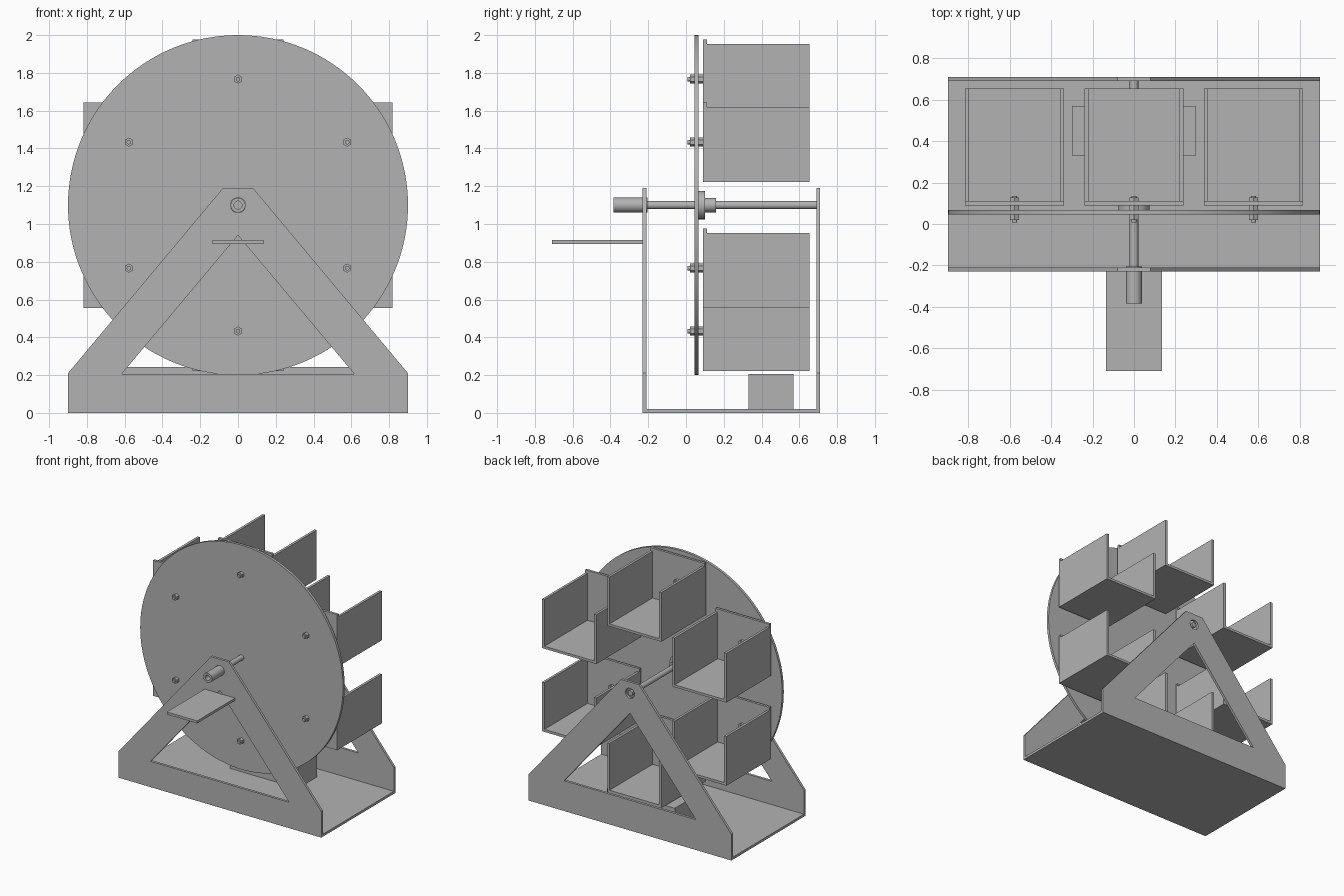
import bpy
import bmesh
from math import pi, sin, cos
from mathutils import Matrix

if "Cube" in bpy.data.objects:
    bpy.data.objects.remove(bpy.data.objects["Cube"])

GREY = (0.45, 0.45, 0.45, 1)
grey = bpy.data.materials.new("plain_grey")
grey.use_nodes = True
grey.diffuse_color = GREY
grey.node_tree.nodes["Principled BSDF"].inputs["Base Color"].default_value = GREY

HUB_Z = 1.1


def finish(bm, name, smooth=False):
    bmesh.ops.recalc_face_normals(bm, faces=bm.faces)
    mesh = bpy.data.meshes.new(name)
    bm.to_mesh(mesh)
    bm.free()
    mesh.materials.append(grey)
    ob = bpy.data.objects.new(name, mesh)
    bpy.context.collection.objects.link(ob)
    if smooth:
        bpy.ops.object.select_all(action='DESELECT')
        ob.select_set(True)
        bpy.context.view_layer.objects.active = ob
        bpy.ops.object.shade_smooth_by_angle()
    return ob


def add_box(bm, x, y, z):
    """Box between (low, high) pairs on each axis."""
    size = [b - a for a, b in (x, y, z)]
    mid = [(a + b) / 2 for a, b in (x, y, z)]
    bmesh.ops.create_cube(bm, size=1, matrix=Matrix.Translation(mid) @ Matrix.Diagonal((*size, 1)))


def add_rod(bm, x, z, y0, y1, radius, sides=48):
    """Closed cylinder along y."""
    place = Matrix.Translation((x, (y0 + y1) / 2, z)) @ Matrix.Rotation(pi / 2, 4, 'X')
    bmesh.ops.create_cone(bm, cap_ends=True, segments=sides, radius1=radius,
                          radius2=radius, depth=y1 - y0, matrix=place)


def circle(radius, z=HUB_Z, sides=40):
    return [(radius * cos(2 * pi * i / sides), z + radius * sin(2 * pi * i / sides))
            for i in range(sides)]


def plate(name, loops, y0, y1):
    """Flat upright plate from an x-z outline followed by its holes."""
    curve = bpy.data.curves.new(name, 'CURVE')
    curve.dimensions = '2D'
    curve.fill_mode = 'BOTH'
    curve.extrude = (y1 - y0) / 2
    for loop in loops:
        spline = curve.splines.new('POLY')
        spline.points.add(len(loop) - 1)
        for point, (x, z) in zip(spline.points, loop):
            point.co = (x, z, 0, 1)
        spline.use_cyclic_u = True
    curve.materials.append(grey)
    ob = bpy.data.objects.new(name, curve)
    bpy.context.collection.objects.link(ob)
    ob.rotation_euler.x = pi / 2
    ob.location.y = (y0 + y1) / 2
    bpy.ops.object.select_all(action='DESELECT')
    ob.select_set(True)
    bpy.context.view_layer.objects.active = ob
    bpy.ops.object.convert(target='MESH')
    bpy.ops.object.shade_smooth_by_angle()


# Stand: two A-shaped frames joined by a floor
def frame(name, y0, y1, hole_z, hole_x):
    right = [(0.9, 0), (0.9, 0.21), (0.08, 1.19)]
    outline = right + [(-x, z) for x, z in reversed(right)]
    window = [(-hole_x, hole_z), (hole_x, hole_z), (0, 0.94)]
    plate(name, [outline, window, circle(0.04)], y0, y1)


frame("front_frame", -0.23, -0.21, 0.207, 0.615)
frame("back_frame", 0.69, 0.71, 0.243, 0.585)

bm = bmesh.new()
add_box(bm, (-0.9, 0.9), (-0.21, 0.69), (0, 0.02))
finish(bm, "floor")

bm = bmesh.new()
add_box(bm, (-0.3, 0.3), (0.33, 0.57), (0.02, 0.205))
finish(bm, "floor_block")

bm = bmesh.new()
add_box(bm, (-0.135, 0.135), (-0.71, -0.23), (0.895, 0.915))
finish(bm, "front_shelf")

# Wheel, axle, flange and hollow front sleeve
bm = bmesh.new()
add_rod(bm, 0, HUB_Z, 0.046, 0.067, 0.9, 128)
finish(bm, "wheel_disc", True)

bm = bmesh.new()
add_rod(bm, 0, HUB_Z, -0.3, 0.708, 0.021)
finish(bm, "axle", True)

bm = bmesh.new()
add_rod(bm, 0, HUB_Z, 0.067, 0.1, 0.075)
add_rod(bm, 0, HUB_Z, 0.1, 0.16, 0.038)
finish(bm, "hub_flange", True)

plate("front_sleeve", [circle(0.039), circle(0.021)], -0.385, -0.205)

# Six open bins that stay level, each held by a bolt
W, T = 0.24, 0.02
for k in range(6):
    a = pi / 2 + k * pi / 3
    x, z = 0.667 * cos(a), HUB_Z + 0.667 * sin(a)
    low = z - 0.21

    bm = bmesh.new()
    add_box(bm, (x - W, x + W), (0.09, 0.655), (low, low + T))
    add_box(bm, (x - W, x + W), (0.09, 0.11), (low + T, z + 0.21))
    for side in (x - W, x + W - T):
        add_box(bm, (side, side + T), (0.11, 0.655), (low + T, z + 0.185))
    finish(bm, f"bin_{k + 1}")

    bm = bmesh.new()
    add_rod(bm, x, z, 0.007, 0.135, 0.012, 20)
    for y0, y1 in ((0.02, 0.046), (0.067, 0.09), (0.11, 0.127)):
        add_rod(bm, x, z, y0, y1, 0.024, 6)
    finish(bm, f"bin_bolt_{k + 1}", True)
